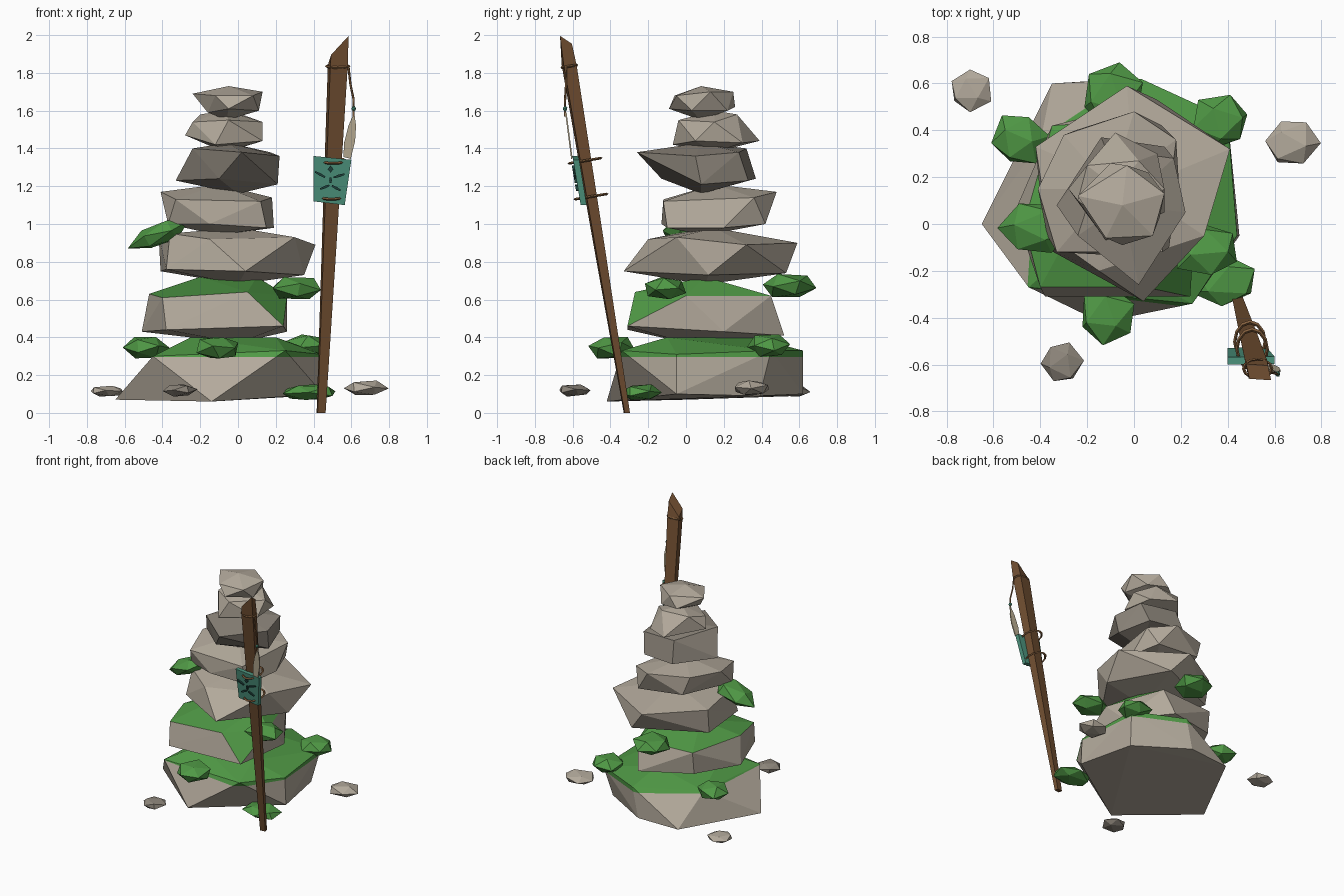
import bpy, bmesh, math, random
from mathutils import Vector, Matrix

if "Cube" in bpy.data.objects:
    bpy.data.objects.remove(bpy.data.objects["Cube"])

random.seed(4)

def mat(name, r, g, b):
    m = bpy.data.materials.new(name)
    m.diffuse_color = (r, g, b, 1)
    m.use_nodes = True
    m.node_tree.nodes["Principled BSDF"].inputs["Base Color"].default_value = m.diffuse_color
    return m

STONE = mat("stone", .45, .40, .33)
DARK = mat("dark_stone", .27, .24, .20)
MOSS = mat("moss", .08, .32, .06)
WOOD = mat("wood", .16, .075, .03)
TEAL = mat("teal", .075, .30, .21)
INK = mat("dark_teal", .015, .06, .05)
PALE = mat("feather", .50, .43, .30)
CORD = mat("cord", .22, .11, .045)

def finish(bm, name, *mats):
    me = bpy.data.meshes.new(name)
    bmesh.ops.recalc_face_normals(bm, faces=bm.faces)
    bm.to_mesh(me)
    bm.free()
    ob = bpy.data.objects.new(name, me)
    for m in mats:
        me.materials.append(m)
    bpy.context.collection.objects.link(ob)
    return ob

def rock(name, pts, m=STONE, moss_z=None, moss_n=None):
    """Convex faceted stone; moss above a height or on up-facing facets."""
    bm = bmesh.new()
    for p in pts:
        bm.verts.new(p)
    bmesh.ops.convex_hull(bm, input=bm.verts[:])
    bmesh.ops.delete(bm, geom=[v for v in bm.verts if not v.link_faces], context='VERTS')
    if moss_z:
        bmesh.ops.bisect_plane(bm, geom=bm.verts[:] + bm.edges[:] + bm.faces[:],
                               plane_co=(0, 0, moss_z), plane_no=(0, 0, 1))
    bm.normal_update()
    for f in bm.faces:
        if (moss_z and f.calc_center_median().z > moss_z) or (moss_n and f.normal.z > moss_n):
            f.material_index = 1
    return finish(bm, name, m, MOSS)

# Stacked stones, bottom to top
rock("base_stone", [
    (-.65, 0, .07), (-.14, -.42, .06), (.45, -.05, .10), (.36, .39, .09), (-.02, .62, .10), (-.35, .6, .09),
    (-.45, -.27, .30), (.25, -.34, .33), (.44, -.05, .31), (.40, .45, .33), (.03, .62, .33), (-.40, .35, .31),
    (-.25, -.1, .40), (.2, -.1, .40), (0, .35, .40)], moss_z=.295)
rock("second_stone", [
    (-.51, .05, .43), (-.38, -.31, .44), (.24, -.31, .46), (.26, .2, .43), (.05, .52, .41), (-.35, .4, .45),
    (0, 0, .37), (-.47, 0, .63), (-.40, -.27, .61), (.05, -.27, .64), (.26, 0, .62), (.1, .45, .62),
    (-.35, .42, .62), (-.2, .1, .72), (.1, .1, .72)], moss_n=.4)
rock("third_stone", [
    (-.41, .3, .75), (-.38, -.1, .76), (.04, -.33, .75), (.35, .12, .73), (.1, .53, .74), (0, .1, .68),
    (-.42, .33, .94), (-.36, -.05, .95), (-.15, -.2, .92), (.41, .32, .89), (.3, -.05, .93), (-.03, .59, .90),
    (0, .15, .98)])
rock("fourth_stone", [
    (-.37, -.05, 1.0), (-.15, -.13, 1.0), (.15, -.1, .98), (.19, .2, .98), (.12, .42, 1.0), (-.25, .4, 1.04),
    (-.1, .1, .94), (-.41, .15, 1.17), (-.33, -.12, 1.13), (.12, -.12, 1.12), (.18, .36, 1.14), (0, .48, 1.17),
    (-.3, .38, 1.18), (-.1, .15, 1.21)])
rock("fifth_stone", [
    (-.33, .08, 1.23), (-.1, -.13, 1.24), (.21, .08, 1.21), (.13, .33, 1.23), (-.14, .37, 1.24), (0, .08, 1.16),
    (.02, -.26, 1.38), (-.24, -.05, 1.40), (.22, .05, 1.36), (-.12, .32, 1.40), (.17, .28, 1.38),
    (-.05, .08, 1.43)], DARK)
rock("sixth_stone", [
    (-.28, .15, 1.47), (-.12, -.07, 1.42), (.13, .05, 1.44), (.1, .3, 1.43), (-.08, .39, 1.44), (-.07, .15, 1.38),
    (-.24, .1, 1.54), (-.05, -.04, 1.55), (.13, .15, 1.54), (.02, .27, 1.58), (-.2, .25, 1.58), (-.07, .15, 1.60)])
rock("top_stone", [
    (-.16, .05, 1.59), (-.05, -.09, 1.61), (.11, .03, 1.60), (.06, .22, 1.60), (-.1, .26, 1.62), (-.06, .08, 1.55),
    (-.24, .12, 1.69), (-.12, -.06, 1.68), (.08, -.05, 1.68), (.13, .13, 1.70), (-.03, .25, 1.70), (-.05, .08, 1.73)])

def lump(name, loc, size, m, tilt=0):
    """Flattened, slightly irregular icosahedron."""
    bm = bmesh.new()
    bmesh.ops.create_icosphere(bm, subdivisions=1, radius=1)
    spin = Matrix.Rotation(random.uniform(0, 6), 3, 'Z') @ Matrix.Rotation(.5, 3, 'X')
    lean = Matrix.Rotation(tilt, 3, 'Y')
    for v in bm.verts:
        p = spin @ v.co * random.uniform(.97, 1.17)
        v.co = lean @ Vector(a * b for a, b in zip(p, size)) + Vector(loc)
    finish(bm, name, m)

# Moss clumps and loose pebbles
for i, (x, y, z, rx, ry, rz, t) in enumerate([
        (-.49, .36, .345, .115, .11, .065, 0), (-.11, -.39, .345, .115, .12, .062, 0),
        (.37, .44, .355, .12, .11, .06, 0), (.31, -.11, .66, .14, .115, .062, 0),
        (.38, -.24, .108, .145, .11, .043, 0), (-.09, .55, .67, .13, .14, .064, 0),
        (-.42, -.02, .945, .155, .11, .06, -.42)]):
    lump(f"moss_clump_{i + 1}", (x, y, z), (rx, ry, rz), MOSS, t)
lump("pebble_left", (-.70, .57, .115), (.09, .09, .031), STONE)
lump("pebble_right", (.675, .35, .13), (.115, .10, .042), STONE)
lump("pebble_front", (-.31, -.59, .12), (.085, .09, .033), DARK)

# Leaning staff: four-sided taper with a slanted tip
def axis(z):
    return Vector((.44 + .048 * z, -.313 - .166 * z, z))

bm = bmesh.new()
rings = []
for z, hx, hy in [(0, .021, .014), (.9, .034, .025), (1.84, .046, .034), (1.925, .044, .028)]:
    ring = []
    for sx, sy in [(-1, -1), (1, -1), (1, 1), (-1, 1)]:
        dx, dy = sx * hx - sy * hy * .2, sy * hy + sx * hx * .12
        zz = z + dx * 1.2 - dy * .5 if z > 1.9 else z
        ring.append(bm.verts.new(axis(zz) + Vector((dx, dy, 0))))
    rings.append(ring)
for a, b in zip(rings, rings[1:]):
    for k in range(4):
        bm.faces.new((a[k], a[(k + 1) % 4], b[(k + 1) % 4], b[k]))
bm.faces.new(rings[0])
bm.faces.new(rings[-1])
finish(bm, "staff", WOOD)

# Plaque on the staff, given as front outline points (x, z) on the leaning plane
def slab(name, outline, y0, y1, m):
    bm = bmesh.new()
    r = [[bm.verts.new((x, axis(z).y + y, z)) for x, z in outline] for y in (y0, y1)]
    bm.faces.new(r[0])
    bm.faces.new(r[1])
    n = len(outline)
    for k in range(n):
        bm.faces.new((r[0][k], r[0][(k + 1) % n], r[1][(k + 1) % n], r[1][k]))
    return finish(bm, name, m)

slab("plaque", [(.40, 1.36), (.60, 1.34), (.565, 1.10), (.40, 1.12)], -.062, -.030, TEAL)
for i, (x, z, ln, ang) in enumerate([
        (.435, 1.262, .03, -.5), (.535, 1.255, .03, .3), (.46, 1.195, .026, .4),
        (.52, 1.19, .026, -.5), (.49, 1.232, .015, 1.57)]):
    c, s, w = math.cos(ang), math.sin(ang), .007
    slab(f"plaque_mark_{i + 1}", [(x + u * ln * c - v * w * s, z + u * ln * s + v * w * c)
         for u, v in ((-1, -.6), (0, -1), (1, -.6), (1, .6), (0, 1), (-1, .6))], -.074, -.06, INK)
slab("plaque_diamond", [(.49, 1.272), (.505, 1.29), (.49, 1.31), (.475, 1.29)], -.074, -.06, INK)

# Lashings square to the staff
def hoop(name, z, rx, ry, thick, m):
    bpy.ops.mesh.primitive_torus_add(major_segments=12, minor_segments=4, major_radius=1,
                                     minor_radius=thick / rx, location=axis(z),
                                     rotation=(.165, 0, 0))
    ob = bpy.context.object
    ob.name, ob.scale = name, (rx, ry, rx)
    ob.data.materials.append(m)

hoop("upper_strap", 1.335, .065, .085, .007, CORD)
hoop("lower_strap", 1.145, .065, .085, .007, CORD)
hoop("top_lashing", 1.835, .060, .042, .007, CORD)

# Hanging cord, bead and feather
cu = bpy.data.curves.new("hanging_cord", 'CURVE')
cu.dimensions, cu.bevel_depth, cu.bevel_resolution = '3D', .006, 0
path = [(.585, -.635, 1.83), (.595, -.635, 1.74), (.612, -.64, 1.66), (.612, -.64, 1.57)]
sp = cu.splines.new('POLY')
sp.points.add(len(path) - 1)
for p, co in zip(sp.points, path):
    p.co = (*co, 1)
cu.materials.append(CORD)
bpy.context.collection.objects.link(bpy.data.objects.new("hanging_cord", cu))
lump("bead", (.612, -.64, 1.61), (.012, .012, .014), TEAL)

bm = bmesh.new()
vs = [bm.verts.new((x, -.64 + (1.59 - z) * .13, z)) for x, z in [
    (.615, 1.59), (.585, 1.52), (.562, 1.43), (.558, 1.355), (.597, 1.345), (.620, 1.44), (.625, 1.52)]]
bm.faces.new(vs)
feather = finish(bm, "feather", PALE)
feather.modifiers.new("thickness", 'SOLIDIFY').thickness = .008
